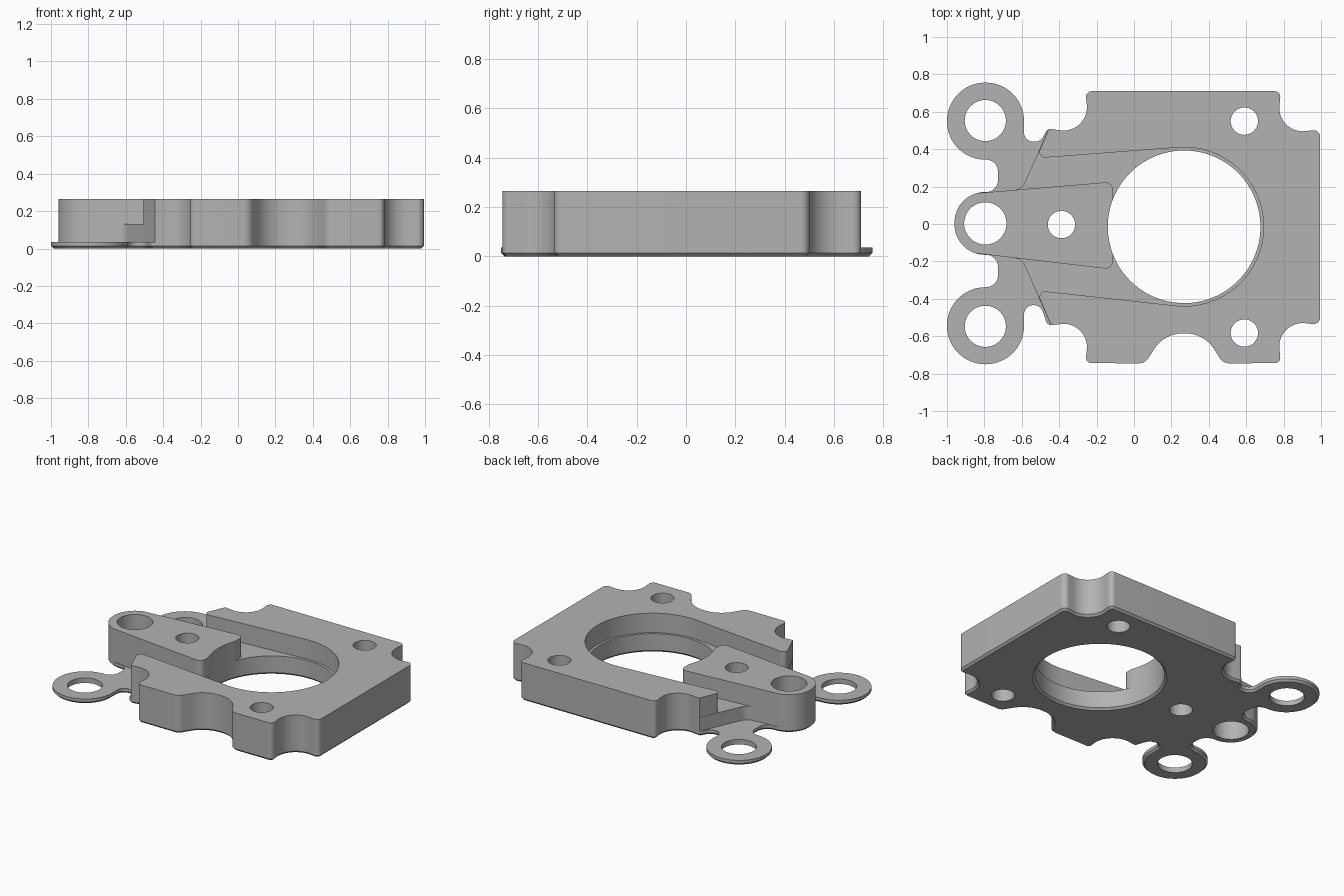
import bpy, bmesh, math
from mathutils import Vector

if "Cube" in bpy.data.objects:
    bpy.data.objects.remove(bpy.data.objects["Cube"], do_unlink=True)

HEIGHT, POCKET, EAR, CHAMFER = 0.265, 0.13, 0.035, 0.014
MID = -0.017            # centre line of the frame
BORE = (0.268, -0.015)  # centre of the large opening

metal = bpy.data.materials.new("grey metal")
metal.use_nodes = True
GREY = (0.45, 0.45, 0.45, 1)
metal.diffuse_color = GREY
metal.node_tree.nodes["Principled BSDF"].inputs["Base Color"].default_value = GREY


def axis(x, d, r=0.0):
    """Point at distance d from the slightly tilted arm axis."""
    return (x, 0.003 - 0.017 * (x + 0.795) + d, r)


def flip(points, centre):
    """Mirror (x, y, r) points across y = centre, reversing their order."""
    return [(x, 2 * centre - y, r) for x, y, r in reversed(points)]


def rounded(corners):
    """Turn (x, y, radius) corners into an outline with filleted corners."""
    out = []
    for i, (x, y, r) in enumerate(corners):
        p = Vector((x, y))
        if r == 0:
            out.append(p)
            continue
        a = (Vector(corners[i - 1][:2]) - p).normalized()
        b = (Vector(corners[(i + 1) % len(corners)][:2]) - p).normalized()
        half = a.angle(b) / 2
        centre = p + (a + b).normalized() * (r / math.sin(half))
        start = p + a * (r / math.tan(half)) - centre
        end = p + b * (r / math.tan(half)) - centre
        a0 = math.atan2(start.y, start.x)
        turn = math.atan2(start.x * end.y - start.y * end.x, start.dot(end))
        steps = max(4, round(abs(turn) / math.radians(6)))
        for k in range(steps + 1):
            t = a0 + turn * k / steps
            out.append(centre + Vector((math.cos(t), math.sin(t))) * r)
    return out


def circle(x, y, r, n=72):
    return [Vector((x + r * math.cos(math.tau * k / n),
                    y + r * math.sin(math.tau * k / n))) for k in range(n)]


def prism(name, outline, levels):
    """Stack the outline at (z, inset) levels and cap both ends."""
    n = len(outline)
    area = sum(outline[i - 1].cross(outline[i]) for i in range(n))
    side = 1 if area > 0 else -1
    bm = bmesh.new()
    rings = []
    for z, inset in levels:
        ring = []
        for i, p in enumerate(outline):
            t = (outline[(i + 1) % n] - outline[i - 1]).normalized()
            q = p + Vector((-t.y, t.x)) * side * inset
            ring.append(bm.verts.new((q.x, q.y, z)))
        rings.append(ring)
    for low, high in zip(rings, rings[1:]):
        for i in range(n):
            bm.faces.new((low[i - 1], low[i], high[i], high[i - 1]))
    bm.faces.new(rings[0])
    bm.faces.new(rings[-1])
    bmesh.ops.recalc_face_normals(bm, faces=bm.faces)
    mesh = bpy.data.meshes.new(name)
    bm.to_mesh(mesh)
    bm.free()
    mesh.materials.append(metal)
    obj = bpy.data.objects.new(name, mesh)
    bpy.context.collection.objects.link(obj)
    return obj


# Outer outline: frame edge, mounting ears and arm end
frame = [(0.995, 0.505, 0.035), (0.763, 0.48, 0.125), (0.785, 0.71, 0.03),
         (-0.26, 0.71, 0.03), (-0.235, 0.48, 0.125), (-0.462, 0.51, 0.03)]
ear = [(-0.5, 0.44, 0.05), (-0.588, 0.44, 0.05), (-0.588, 0.756, 0.205),
       (-1.0, 0.756, 0.205), (-1.0, 0.344, 0.205),
       (-0.727, 0.344, 0.065), (-0.727, 0.172, 0.065), (-0.96, 0.168, 0.163)]
scallop = [(0.06, -0.745, 0.06), (0.16, -0.585, 0.18),
           (0.376, -0.585, 0.18), (0.476, -0.745, 0.06)]
lower = flip(frame, MID)
outline = frame + ear + flip(ear, 0.003) + lower[:3] + scallop + lower[3:]
plate = prism("mounting_plate", rounded(outline),
              [(0, CHAMFER), (CHAMFER, 0), (HEIGHT, 0)])

cutters = []
# Upper pocket around the arm, opening to the left
arm_far, arm_tip = (-1.1, 0.135), (-0.113, 0.2346)
half = [arm_far + (0,), (-1.1, 0.9, 0), (-0.4, 0.639, 0),
        (-0.523, 0.353, 0.03), (0.693, 0.466, 0.424)]
pocket = [axis(x, d, r) for x, d, r in half]
pocket += [axis(x, -d, r) for x, d, r in reversed(half)]
pocket += [axis(arm_tip[0], -arm_tip[1], 0.04), axis(*arm_tip, 0.04)]
cutters.append(prism("pocket_cutter", rounded(pocket), [(POCKET, 0), (0.4, 0)]))

# Lower steps that leave the thin ears
for s in (1, -1):
    step = [arm_far + (0,), (-0.6, 0.1854, 0.07), (-0.4, 0.639, 0), (-1.1, 0.9, 0)]
    step = [axis(x, s * d, r) for x, d, r in step]
    cutters.append(prism("ear_cutter", rounded(step), [(EAR, 0), (0.4, 0)]))

# Large opening with chamfered lower rim
cutters.append(prism("bore_cutter", circle(*BORE, 0.408, 120),
                     [(-0.1, -CHAMFER), (0, -CHAMFER), (CHAMFER, 0), (0.4, 0)]))

# Screw holes and ear holes
for x, y, r in [(0.59, 0.55, 0.073), (0.59, -0.583, 0.073), (-0.388, -0.003, 0.073),
                (-0.795, 0.003, 0.113), (-0.795, 0.553, 0.11), (-0.795, -0.547, 0.11)]:
    cutters.append(prism("hole_cutter", circle(x, y, r), [(-0.1, 0), (0.4, 0)]))

bpy.context.view_layer.objects.active = plate
for cutter in cutters:
    cutter.hide_render = True
    mod = plate.modifiers.new("cut", "BOOLEAN")
    mod.operation, mod.solver, mod.object = "DIFFERENCE", "EXACT", cutter
    bpy.ops.object.modifier_apply(modifier=mod.name)
    bpy.data.objects.remove(cutter, do_unlink=True)

for obj in bpy.context.selected_objects:
    obj.select_set(False)
plate.select_set(True)
bpy.ops.object.shade_smooth_by_angle(angle=math.radians(30))
